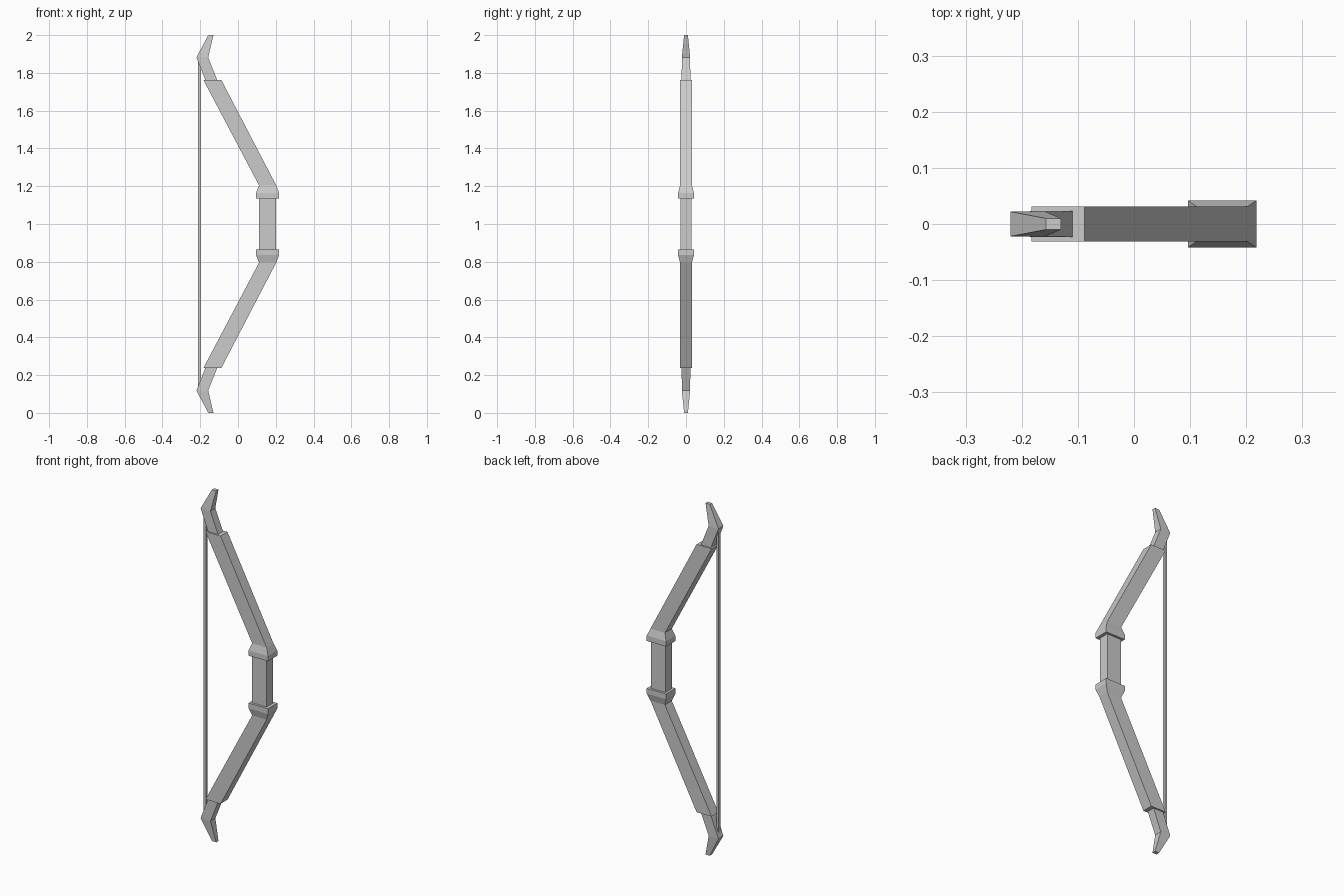
import bpy, bmesh

if "Cube" in bpy.data.objects:
    bpy.data.objects.remove(bpy.data.objects["Cube"])


def loft(name, sections, mirrored=True):
    """Skin rectangular sections (z, x_min, x_max, half_depth); mirror about z = 1."""
    bm = bmesh.new()
    rings = []
    for z, x0, x1, d in sections:
        rings.append([bm.verts.new((x, y, z - 1))
                      for x, y in ((x0, -d), (x1, -d), (x1, d), (x0, d))])
    for a, b in zip(rings, rings[1:]):
        for i in range(4):
            j = (i + 1) % 4
            bm.faces.new((a[i], a[j], b[j], b[i]))
    bm.faces.new(rings[0][::-1])
    bm.faces.new(rings[-1])
    bmesh.ops.recalc_face_normals(bm, faces=bm.faces)
    mesh = bpy.data.meshes.new(name)
    bm.to_mesh(mesh)
    bm.free()
    ob = bpy.data.objects.new(name, mesh)
    ob.location.z = 1
    bpy.context.collection.objects.link(ob)
    if mirrored:
        mod = ob.modifiers.new("mirror", "MIRROR")
        mod.use_axis = (False, False, True)
        mod.use_mirror_merge = False
    return ob


# Straight grip in the middle
loft("grip", [(0.865, 0.11, 0.20, 0.029), (1.135, 0.11, 0.20, 0.029)], False)

# Limbs, each starting with a flared collar next to the grip
loft("limbs", [(1.135, 0.096, 0.218, 0.042),
               (1.165, 0.096, 0.218, 0.042),
               (1.205, 0.111, 0.202, 0.031),
               (1.762, -0.183, -0.088, 0.031)])

# Recurved tips
loft("tips", [(1.76, -0.172, -0.109, 0.023),
              (1.882, -0.22, -0.158, 0.022),
              (2.0, -0.157, -0.13, 0.01)])

# Bowstring between the tip elbows
loft("bowstring", [(0.13, -0.211, -0.197, 0.007),
                   (1.87, -0.211, -0.197, 0.007)], False)
